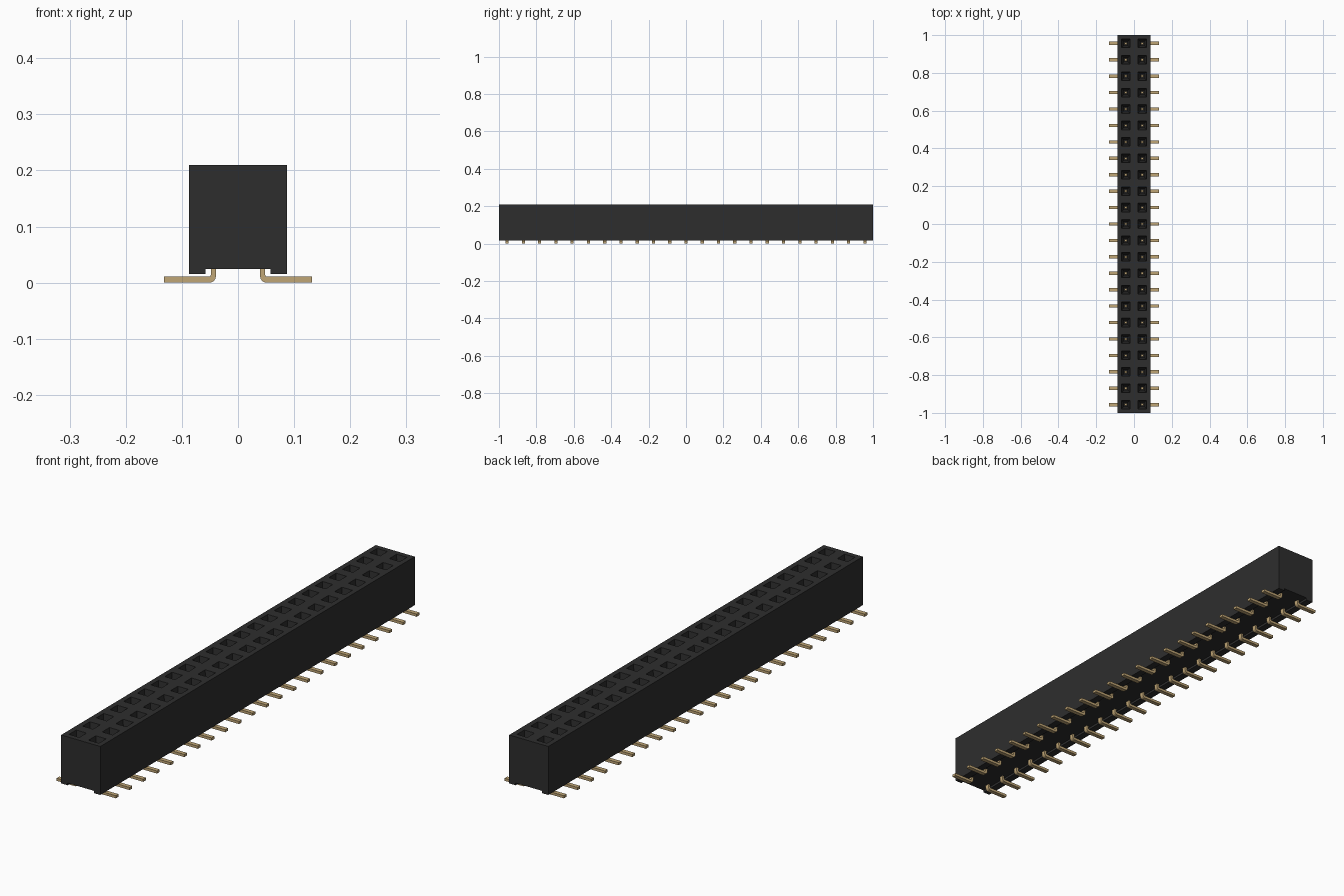
import bpy, bmesh, math
from mathutils import Vector

cube = bpy.data.objects.get("Cube")
if cube:
    bpy.data.objects.remove(cube, do_unlink=True)

ROWS = 23
PITCH = 2.0 / ROWS
HALF_W = 0.087        # half width of the housing
COL = 0.0435          # column offset from the centre line
HOLE = 0.023          # half width of a socket opening
TOP, BASE, FOOT = 0.21, 0.024, 0.015
row_ys = [(i - (ROWS - 1) / 2) * PITCH for i in range(ROWS)]


def material(name, rgb, rough):
    m = bpy.data.materials.new(name)
    m.use_nodes = True
    m.diffuse_color = (*rgb, 1)
    bsdf = next(n for n in m.node_tree.nodes if n.type == 'BSDF_PRINCIPLED')
    bsdf.inputs["Base Color"].default_value = (*rgb, 1)
    bsdf.inputs["Roughness"].default_value = rough
    return m


black = material("black plastic", (0.027, 0.027, 0.027), 0.6)
gold = material("gold metal", (0.53, 0.38, 0.18), 0.4)


def finish(bm, name, mat):
    bmesh.ops.recalc_face_normals(bm, faces=bm.faces[:])
    me = bpy.data.meshes.new(name)
    bm.to_mesh(me)
    bm.free()
    me.materials.append(mat)
    ob = bpy.data.objects.new(name, me)
    bpy.context.collection.objects.link(ob)
    return ob


def add_box(bm, x0, x1, y0, y1, z0, z1):
    verts = bmesh.ops.create_cube(bm, size=1)["verts"]
    for v in verts:
        v.co = Vector(((x0 + x1) / 2 + v.co.x * (x1 - x0),
                       (y0 + y1) / 2 + v.co.y * (y1 - y0),
                       (z0 + z1) / 2 + v.co.z * (z1 - z0)))


# Housing: a gridded top face whose socket cells are pushed down as tapered wells
bm = bmesh.new()
xs = [-HALF_W, -COL - HOLE, -COL + HOLE, COL - HOLE, COL + HOLE, HALF_W]
ys = [-1.0] + [y + s * HOLE for y in row_ys for s in (-1, 1)] + [1.0]
grid = [[bm.verts.new((x, y, TOP)) for x in xs] for y in ys]
wells = []
for j in range(len(ys) - 1):
    for i in range(len(xs) - 1):
        f = bm.faces.new((grid[j][i], grid[j][i + 1], grid[j + 1][i + 1], grid[j + 1][i]))
        if i % 2 and j % 2:
            wells.append(f)

# Outer walls and underside
rim = [e for e in bm.edges if e.is_boundary]
skirt = bmesh.ops.extrude_edge_only(bm, edges=rim)["geom"]
for v in skirt:
    if isinstance(v, bmesh.types.BMVert):
        v.co.z = BASE
bmesh.ops.contextual_create(bm, geom=[e for e in skirt if isinstance(e, bmesh.types.BMEdge)])

# Socket wells
for f in bmesh.ops.extrude_discrete_faces(bm, faces=wells)["faces"]:
    c = f.calc_center_median()
    for v in f.verts:
        v.co = Vector((c.x + (v.co.x - c.x) * 0.45, c.y + (v.co.y - c.y) * 0.45, 0.06))
finish(bm, "housing", black)

# Standoff rails under both long edges
for side, label in ((1, "left"), (-1, "right")):
    bm = bmesh.new()
    a, b = sorted((side * 0.058, side * HALF_W))
    add_box(bm, a, b, -1, 1, FOOT, BASE)
    finish(bm, label + "_standoff_rail", black)

# Solder lead: bent strip, side profile in x and z with rounded bend
IN, OUT, THICK, END = 0.0395, 0.0485, 0.0105, 0.132
R = 0.011
outer_bend = [(IN + R - R * math.cos(t), R - R * math.sin(t))
              for t in (k * math.pi / 8 for k in range(5))]
r = 0.003
inner_bend = [(OUT + r - r * math.cos(t), THICK + r - r * math.sin(t))
              for t in (k * math.pi / 4 for k in (2, 1, 0))]
profile = [(IN, BASE + 0.006)] + outer_bend + [(END, 0), (END, THICK)] \
    + inner_bend + [(OUT, BASE + 0.006)]


def add_lead(bm, side, y, half=0.0085):
    loops = [[bm.verts.new((side * x, y + s * half, z)) for x, z in profile]
             for s in (-1, 1)]
    bm.faces.new(loops[0])
    bm.faces.new(loops[1][::-1])
    n = len(profile)
    for k in range(n):
        m = (k + 1) % n
        bm.faces.new((loops[0][k], loops[1][k], loops[1][m], loops[0][m]))


# Leads and socket contacts, one object per column
for side, label in ((1, "left"), (-1, "right")):
    leads, contacts = bmesh.new(), bmesh.new()
    for y in row_ys:
        add_lead(leads, side, y)
        cx = side * COL
        add_box(contacts, cx - 0.0055, cx + 0.0055, y - 0.0055, y + 0.0055, 0.055, 0.192)
    finish(leads, label + "_solder_leads", gold)
    finish(contacts, label + "_socket_contacts", gold)
